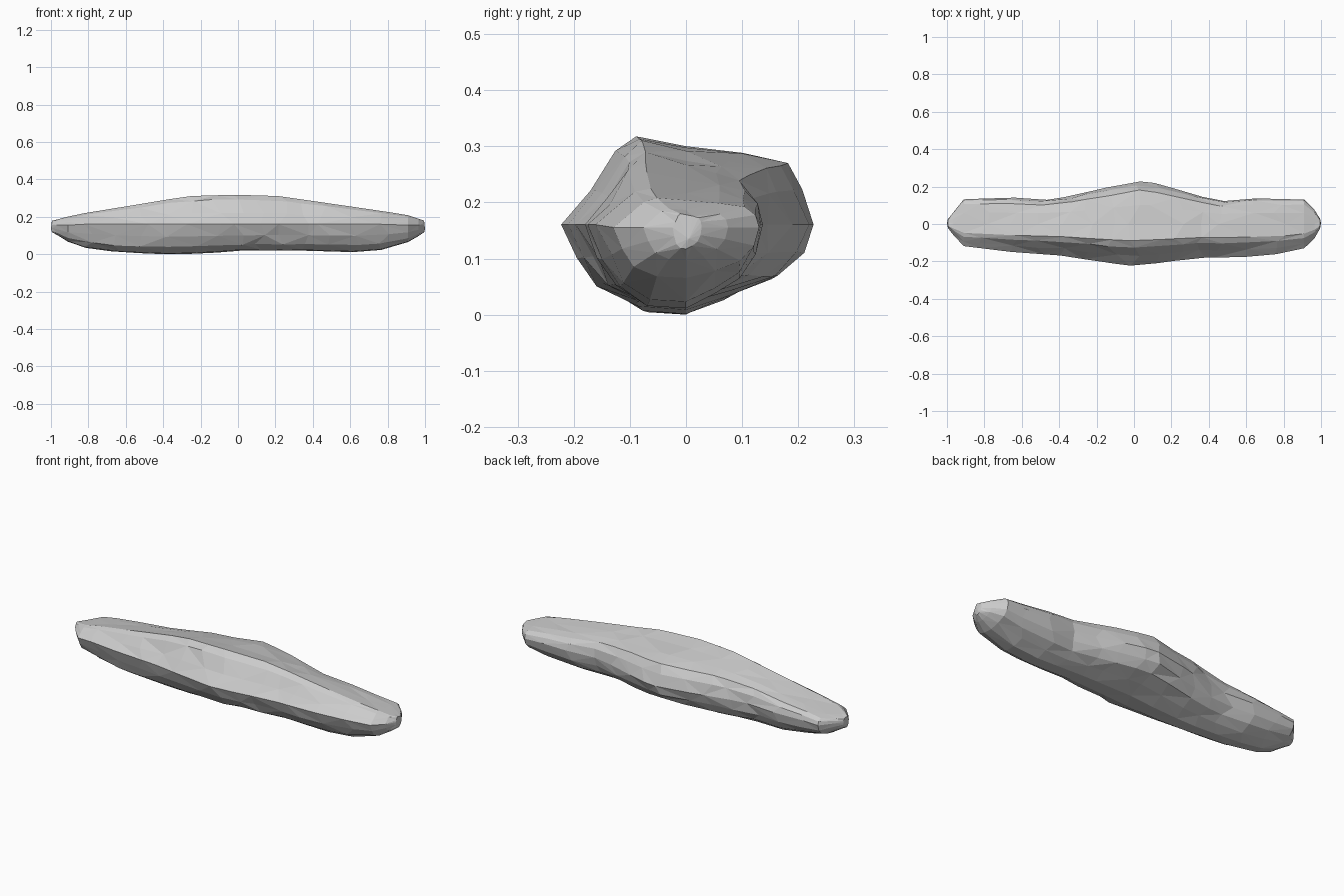
import bpy, bmesh, random

if "Cube" in bpy.data.objects:
    bpy.data.objects.remove(bpy.data.objects["Cube"])

random.seed(4)

# Silhouette curves along the length: (x, value)
TOP = [(-1, .183), (-.96, .192), (-.87, .216), (-.6, .26), (-.27, .315), (0, .323), (.22, .315),
       (.6, .26), (.9, .216), (.97, .192), (1, .183)]
BOTTOM = [(-1, .125), (-.95, .098), (-.87, .046), (-.64, .015), (-.35, .003), (-.15, .01), (0, .024),
          (.3, .025), (.64, .015), (.84, .035), (.94, .085), (1, .125)]
BACK = [(-1, .02), (-.91, .132), (-.65, .142), (-.48, .127), (-.35, .147), (-.16, .192), (0, .23),
        (.1, .222), (.25, .18), (.45, .12), (.65, .137), (.93, .13), (1, .02)]
FRONT = [(-1, -.015), (-.92, -.117), (-.65, -.15), (-.37, -.17), (-.2, -.2), (0, -.225), (.12, -.21),
         (.34, -.18), (.55, -.18), (.83, -.155), (.94, -.12), (1, -.015)]

# Unit cross-section, counter-clockwise from the back crease
SECTION = [(1, 0), (.95, .42), (.8, .7), (.45, .82), (0, .92), (-.4, 1), (-.58, .86), (-.8, .4),
           (-1, 0), (-.88, -.42), (-.72, -.78), (-.4, -.97), (0, -1), (.4, -.86), (.74, -.66), (.93, -.36)]

STATIONS = [-.995, -.965, -.91, -.8, -.65, -.5, -.36, -.24, -.12, 0,
            .12, .24, .35, .46, .62, .78, .91, .965, .995]


def sample(curve, x):
    for (x0, a), (x1, b) in zip(curve, curve[1:]):
        if x <= x1:
            return a + (b - a) * (x - x0) / (x1 - x0)
    return curve[-1][1]


def section_point(x, u, v):
    mid = .165 if abs(x) < .9 else .16
    y = u * (sample(BACK, x) if u > 0 else -sample(FRONT, x))
    z = mid + v * (sample(TOP, x) - mid if v > 0 else mid - sample(BOTTOM, x))
    return y, z


# Faceted rock: lofted rings with slight roughness
bm = bmesh.new()
rings = []
for x in STATIONS:
    ring = []
    for u, v in SECTION:
        inner = abs(x) < .9
        k = 1 - random.uniform(0, .05) if inner and 0 < abs(v) < .95 else 1
        px = x + (random.uniform(-.035, .035) if inner else 0)
        y, z = section_point(px, u * k, v * k)
        ring.append(bm.verts.new((px, y, z)))
    rings.append(ring)

n = len(SECTION)
for j, (a, b) in enumerate(zip(rings, rings[1:])):
    for i in range(n):
        k = (i + 1) % n
        if (i + j) % 2:
            bm.faces.new((a[i], b[i], b[k]))
            bm.faces.new((a[i], b[k], a[k]))
        else:
            bm.faces.new((a[i], b[i], a[k]))
            bm.faces.new((b[i], b[k], a[k]))

# Blunt end points
for ring, x, flip in ((rings[0], -1, False), (rings[-1], 1, True)):
    tip = bm.verts.new((x, .005, .14))
    for i in range(n):
        bm.faces.new((ring[i], ring[(i + 1) % n], tip))

bmesh.ops.recalc_face_normals(bm, faces=bm.faces)
low = min(v.co.z for v in bm.verts)
for v in bm.verts:
    v.co.z -= low

mesh = bpy.data.meshes.new("long_rock")
bm.to_mesh(mesh)
bm.free()
rock = bpy.data.objects.new("long_rock", mesh)
bpy.context.collection.objects.link(rock)
